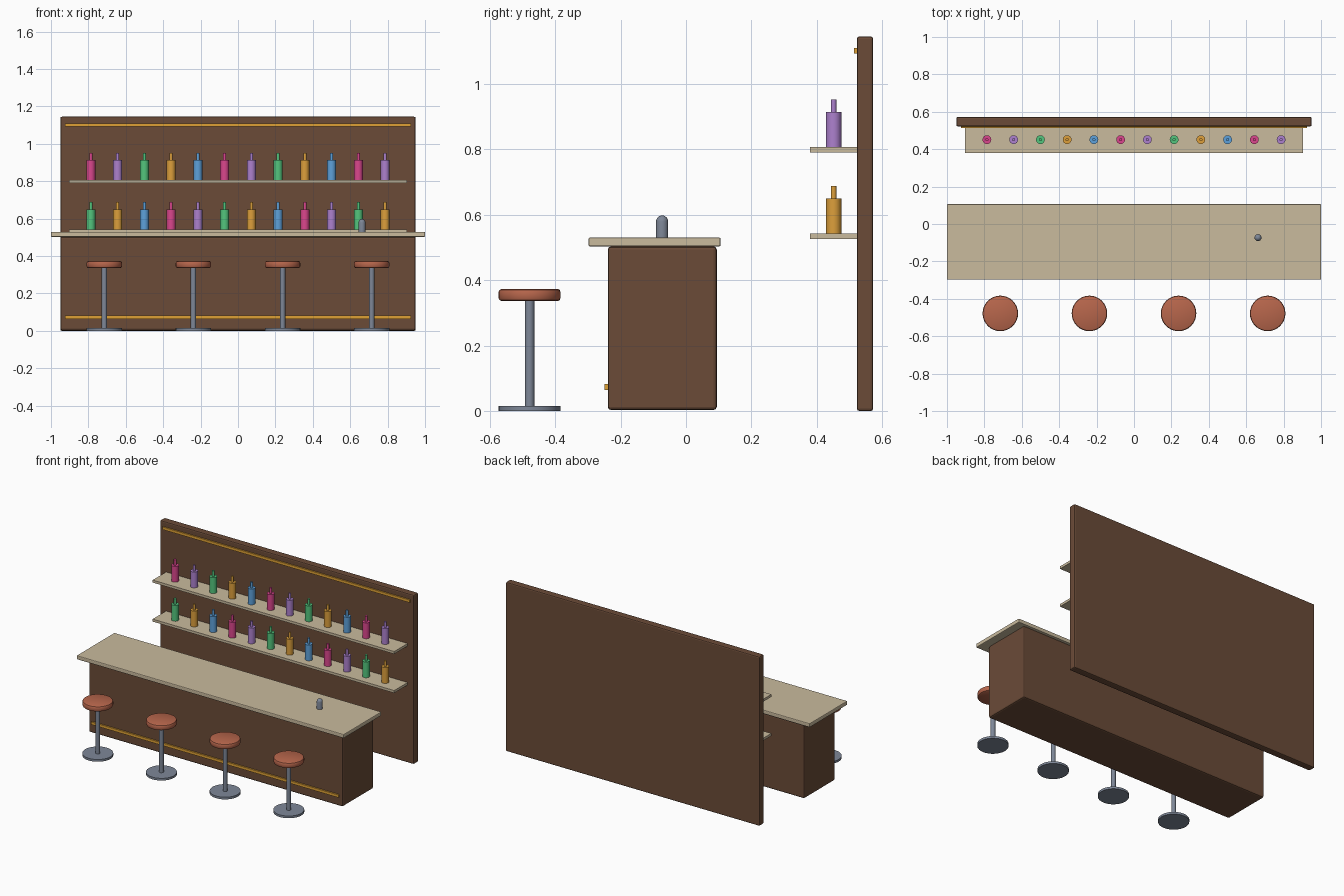
import bpy, math

if "Cube" in bpy.data.objects:
    bpy.data.objects.remove(bpy.data.objects["Cube"])


def material(name, r, g, b):
    m = bpy.data.materials.new(name)
    m.diffuse_color = [(c / 255) ** 2.2 for c in (r, g, b)] + [1]
    m.use_nodes = True
    m.node_tree.nodes["Principled BSDF"].inputs["Base Color"].default_value = m.diffuse_color
    return m


WOOD = material("dark_wood", 106, 76, 58)
STONE = material("counter_stone", 200, 185, 156)
GOLD = material("brass", 222, 160, 56)
METAL = material("metal", 125, 134, 150)
LEATHER = material("seat_leather", 182, 102, 77)
GLASS = [material("glass_pink", 218, 72, 140), material("glass_purple", 172, 128, 205),
         material("glass_green", 84, 196, 124), material("glass_orange", 220, 158, 62),
         material("glass_blue", 94, 160, 218)]


def box(name, x, y, z, mat, bevel=0):
    """Box from (min, max) ranges, with optional rounded edges."""
    bpy.ops.mesh.primitive_cube_add(size=1, location=[sum(r) / 2 for r in (x, y, z)])
    o = bpy.context.object
    o.name = name
    o.scale = [r[1] - r[0] for r in (x, y, z)]
    bpy.ops.object.transform_apply(location=False, rotation=False, scale=True)
    o.data.materials.append(mat)
    if bevel:
        mod = o.modifiers.new("bevel", 'BEVEL')
        mod.width, mod.segments = bevel, 2
    return o


def lathe(name, x, y, profile, mat, sides=24):
    """Solid of revolution around z from (radius, z) points; zero radius closes an end."""
    verts, faces, rings = [], [], []
    for r, z in profile:
        n = sides if r else 1
        rings.append(range(len(verts), len(verts) + n))
        for i in range(n):
            a = 2 * math.pi * i / sides
            verts.append((r * math.cos(a), r * math.sin(a), z))
    for lo, hi in zip(rings, rings[1:]):
        for i in range(sides):
            j = (i + 1) % sides
            quad = [lo[i % len(lo)], lo[j % len(lo)], hi[j % len(hi)], hi[i % len(hi)]]
            faces.append(list(dict.fromkeys(quad)))
    mesh = bpy.data.meshes.new(name)
    mesh.from_pydata(verts, [], faces)
    mesh.materials.append(mat)
    o = bpy.data.objects.new(name, mesh)
    o.location = (x, y, 0)
    bpy.context.collection.objects.link(o)
    bpy.ops.object.select_all(action='DESELECT')
    o.select_set(True)
    bpy.context.view_layer.objects.active = o
    bpy.ops.object.shade_smooth_by_angle(angle=math.radians(40))
    return o


def cylinder(name, x, y, r, z0, z1, mat, sides=24):
    return lathe(name, x, y, [(0, z0), (r, z0), (r, z1), (0, z1)], mat, sides)


# Counter and back wall
box("counter_body", (-.95, .95), (-.239, .094), (.003, .503), WOOD, .01)
box("counter_top", (-1, 1), (-.298, .106), (.503, .53), STONE, .005)
box("back_wall", (-.95, .95), (.522, .572), (0, 1.145), WOOD, .008)

# Brass trims
box("foot_trim", (-.925, .925), (-.249, -.235), (.064, .082), GOLD)
box("wall_trim", (-.925, .925), (.513, .526), (1.092, 1.11), GOLD)

# Shelves with a row of bottles each
for row, (top, shift) in enumerate([(.543, 2), (.807, 0)]):
    box(f"shelf_{row}", (-.904, .904), (.379, .526), (top - .017, top), STONE)
    for i in range(12):
        x = (i - 5.5) * .143
        glass = GLASS[(i + shift) % 5]
        cylinder(f"bottle_body_{row}_{i}", x, .451, .0235, top, top + .107, glass, 16)
        cylinder(f"bottle_neck_{row}_{i}", x, .451, .0085, top + .1, top + .145, glass, 12)

# Shaker with a rounded top
dome = [(.0185 * math.cos(a), .579 + .0185 * math.sin(a))
        for a in (math.radians(15 * k) for k in range(6))]
lathe("shaker", .663, -.073, [(0, .53), (.0185, .53)] + dome + [(0, .5975)], METAL)

# Bar stools
for i in range(4):
    x, y = (i - 1.5) * .4765, -.478
    cylinder(f"stool_base_{i}", x, y, .095, 0, .015, METAL, 32)
    cylinder(f"stool_post_{i}", x, y, .0145, .01, .34, METAL, 16)
    lathe(f"stool_seat_{i}", x, y,
          [(0, .336), (.086, .336), (.092, .339), (.095, .346), (.095, .363),
           (.092, .370), (.086, .373), (0, .373)], LEATHER, 32)
